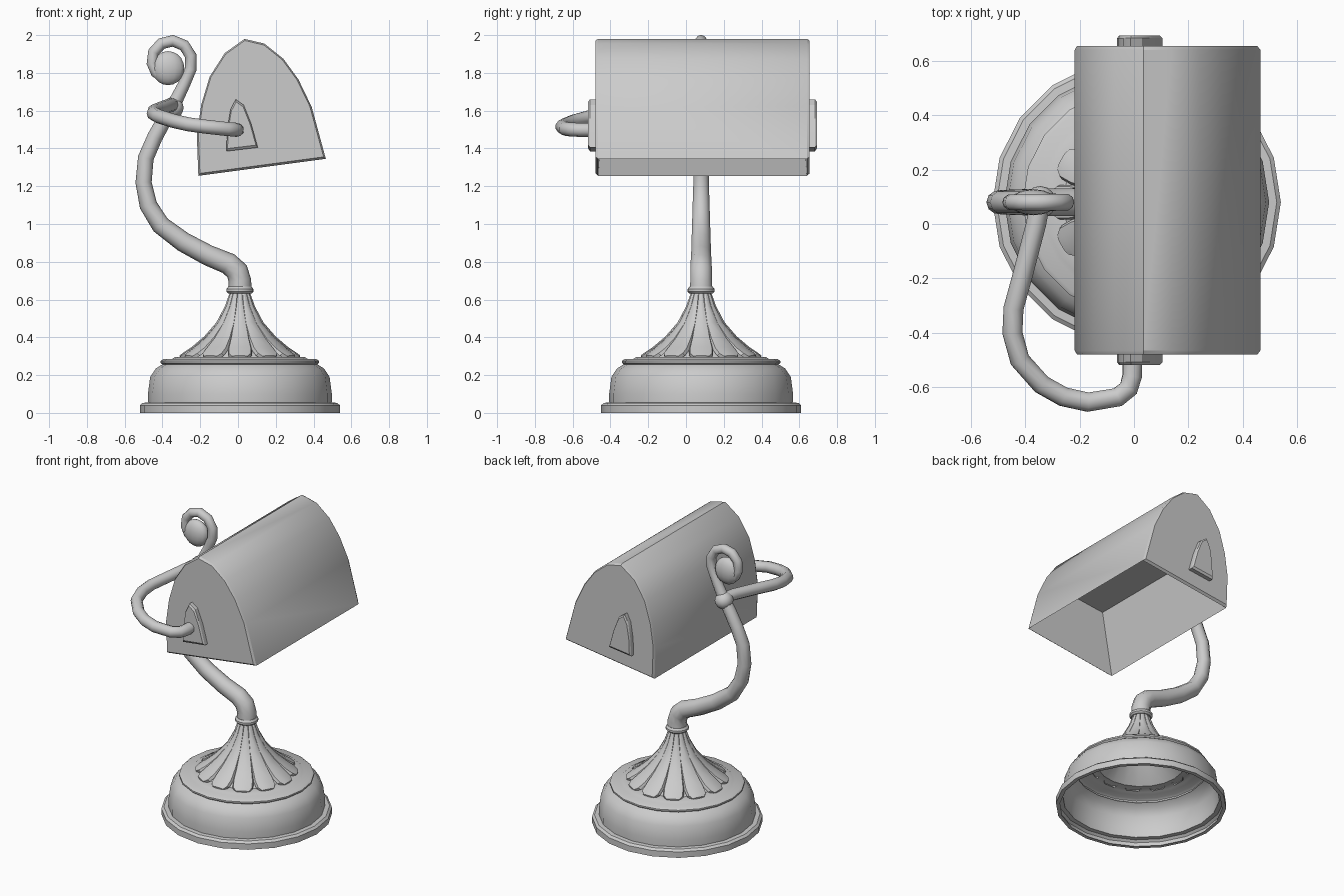
import bpy, bmesh
from math import cos, sin, pi
from mathutils import Vector, Matrix

if "Cube" in bpy.data.objects:
    bpy.data.objects.remove(bpy.data.objects["Cube"])

CX, CY = 0.01, 0.08   # axis of base and stem


def finish(obj, angle=0.6):
    bpy.ops.object.select_all(action='DESELECT')
    obj.select_set(True)
    bpy.context.view_layer.objects.active = obj
    if obj.type == 'CURVE':
        bpy.ops.object.convert(target='MESH')
        obj = bpy.context.object
    bpy.ops.object.shade_smooth_by_angle(angle=angle)
    return obj


def from_bmesh(name, bm, angle=0.6):
    bmesh.ops.recalc_face_normals(bm, faces=bm.faces[:])
    me = bpy.data.meshes.new(name)
    bm.to_mesh(me)
    bm.free()
    obj = bpy.data.objects.new(name, me)
    bpy.context.collection.objects.link(obj)
    return finish(obj, angle)


def loft(bm, loops, closed=True):
    """Skin equal-length loops of points; returns the vertex rows."""
    rows = [[bm.verts.new(p) for p in lp] for lp in loops]
    n = len(rows[0])
    for a, b in zip(rows, rows[1:]):
        for i in range(n if closed else n - 1):
            j = (i + 1) % n
            bm.faces.new((a[i], a[j], b[j], b[i]))
    return rows


def lathe(name, profile, sides=20):
    bm = bmesh.new()
    loft(bm, [[(CX + r * cos(2 * pi * k / sides), CY + r * sin(2 * pi * k / sides), z)
               for k in range(sides)] for r, z in profile])
    return from_bmesh(name, bm)


def tube(name, pts, depth):
    """Round tube through points (x, y, z, radius factor)."""
    cu = bpy.data.curves.new(name, 'CURVE')
    cu.dimensions = '3D'
    cu.bevel_depth = depth
    cu.bevel_resolution = 3
    cu.use_fill_caps = True
    sp = cu.splines.new('POLY')
    sp.points.add(len(pts) - 1)
    for p, (x, y, z, r) in zip(sp.points, pts):
        p.co = (x, y, z, 1)
        p.radius = r
    obj = bpy.data.objects.new(name, cu)
    bpy.context.collection.objects.link(obj)
    return finish(obj, 0.9)


def ball(name, loc, scale):
    bm = bmesh.new()
    bmesh.ops.create_uvsphere(bm, u_segments=14, v_segments=10, radius=1)
    bm.transform(Matrix.Translation(loc) @ Matrix.Diagonal((*scale, 1)))
    return from_bmesh(name, bm, 0.9)


def slab(bm, prof, ys, shrink):
    """Extrude an xz profile along y; first/last loops may be shrunk as a bevel."""
    c = sum((Vector(p) for p in prof), Vector((0, 0))) / len(prof)
    loops = []
    for y, s in zip(ys, shrink):
        q = [c + (Vector(p) - c) * s for p in prof]
        loops.append([(p.x, y, p.y) for p in q])
    rows = loft(bm, loops)
    bm.faces.new(rows[0])
    bm.faces.new(rows[-1])
    return rows


# Hollow bell base with stepped rim
lathe("base", [(0.505, 0.0), (0.53, 0.0), (0.53, 0.04), (0.515, 0.053), (0.487, 0.055),
               (0.487, 0.10), (0.475, 0.19), (0.445, 0.235), (0.41, 0.257), (0.42, 0.265),
               (0.42, 0.275), (0.405, 0.285), (0.36, 0.285), (0.345, 0.295), (0.27, 0.295),
               (0.17, 0.385), (0.10, 0.475), (0.06, 0.56), (0.045, 0.645)])

# Ring of twelve bulged petals
bm = bmesh.new()
stations = [(0.052, 0.645, 0.012), (0.08, 0.565, 0.021), (0.125, 0.48, 0.035),
            (0.19, 0.405, 0.050), (0.255, 0.35, 0.064), (0.30, 0.32, 0.064),
            (0.32, 0.305, 0.045), (0.318, 0.29, 0.035)]
for k in range(12):
    a = 2 * pi * k / 12
    rows = []
    for r, z, w in stations:
        row = []
        for s, drop in ((-1, 0.028), (-0.9, 0.008), (-0.4, 0.001), (0.4, 0.001), (0.9, 0.008), (1, 0.028)):
            rr, t = r - drop * 0.7, s * w
            row.append((CX + rr * cos(a) - t * sin(a), CY + rr * sin(a) + t * cos(a), z - drop * 0.6))
        rows.append(row)
    loft(bm, rows, closed=False)
from_bmesh("petals", bm)

# Collar under the stem
lathe("collar", [(0.04, 0.632), (0.062, 0.632), (0.072, 0.642), (0.072, 0.655),
                 (0.062, 0.668), (0.04, 0.668)])

# S-shaped stem running into the scroll
stem = [(0.01, .65, .062), (0.01, .70, .060), (-0.005, .75, .060), (-0.05, .79, .058),
        (-0.16, .835, .055), (-0.29, .905, .053), (-0.41, .995, .050), (-0.475, 1.10, .047),
        (-0.50, 1.22, .043), (-0.488, 1.35, .042), (-0.44, 1.46, .041), (-0.385, 1.56, .040),
        (-0.335, 1.64, .036), (-0.285, 1.74, .032), (-0.25, 1.82, .031), (-0.25, 1.89, .031),
        (-0.285, 1.945, .031), (-0.345, 1.97, .031), (-0.405, 1.955, .031),
        (-0.447, 1.91, .030), (-0.455, 1.85, .029), (-0.435, 1.80, .027), (-0.40, 1.77, .022)]
tube("stem", [(x, CY, z, r / 0.05) for x, z, r in stem], 0.05)
ball("scroll_end", (-0.37, CY, 1.825), (0.088, 0.048, 0.09))
ball("joint", (-0.345, CY, 1.615), (0.058, 0.06, 0.056))

# Side arm sweeping round to the shade end
arm = [(-0.345, 0.08, 1.63), (-0.36, 0.0, 1.628), (-0.41, -0.19, 1.61), (-0.443, -0.31, 1.597),
       (-0.447, -0.40, 1.585), (-0.42, -0.50, 1.57), (-0.34, -0.59, 1.545),
       (-0.26, -0.635, 1.527), (-0.17, -0.655, 1.515), (-0.06, -0.637, 1.503),
       (-0.02, -0.605, 1.50), (-0.007, -0.56, 1.498), (-0.005, -0.50, 1.498)]
tube("arm", [(*p, 1) for p in arm], 0.037)

# Arched shade with a tapered cavity underneath
prof = [(-0.21, 1.255), (-0.218, 1.47), (-0.195, 1.63), (-0.15, 1.78), (-0.07, 1.905),
        (0.035, 1.98), (0.14, 1.955), (0.24, 1.875), (0.32, 1.765), (0.39, 1.62), (0.465, 1.345)]
bm = bmesh.new()
rows = slab(bm, prof, (-0.48, -0.465, 0.64, 0.655), (0.97, 1, 1, 0.97))
bottom = next(f for f in bm.faces if set(f.verts) == {rows[1][0], rows[1][-1], rows[2][0], rows[2][-1]})
bmesh.ops.inset_individual(bm, faces=[bottom], thickness=0.012)
roof = bmesh.ops.extrude_discrete_faces(bm, faces=[bottom])['faces'][0]
for v in roof.verts:
    v.co.x, v.co.z = (-0.11, 1.66) if v.co.x < 0 else (0.31, 1.71)
    v.co.y += 0.03 if v.co.y < CY else -0.03
from_bmesh("shade", bm, 0.5)

# Arched mounting plates on both ends of the shade
plate = [(-0.062, 1.385), (-0.057, 1.50), (-0.04, 1.605), (-0.012, 1.66),
         (0.03, 1.63), (0.07, 1.53), (0.105, 1.405)]
for name, y, d in (("front_plate", -0.47, -1), ("back_plate", 0.645, 1)):
    bm = bmesh.new()
    slab(bm, plate, (y, y + d * 0.038, y + d * 0.048), (1, 1, 0.9))
    from_bmesh(name, bm, 0.5)
